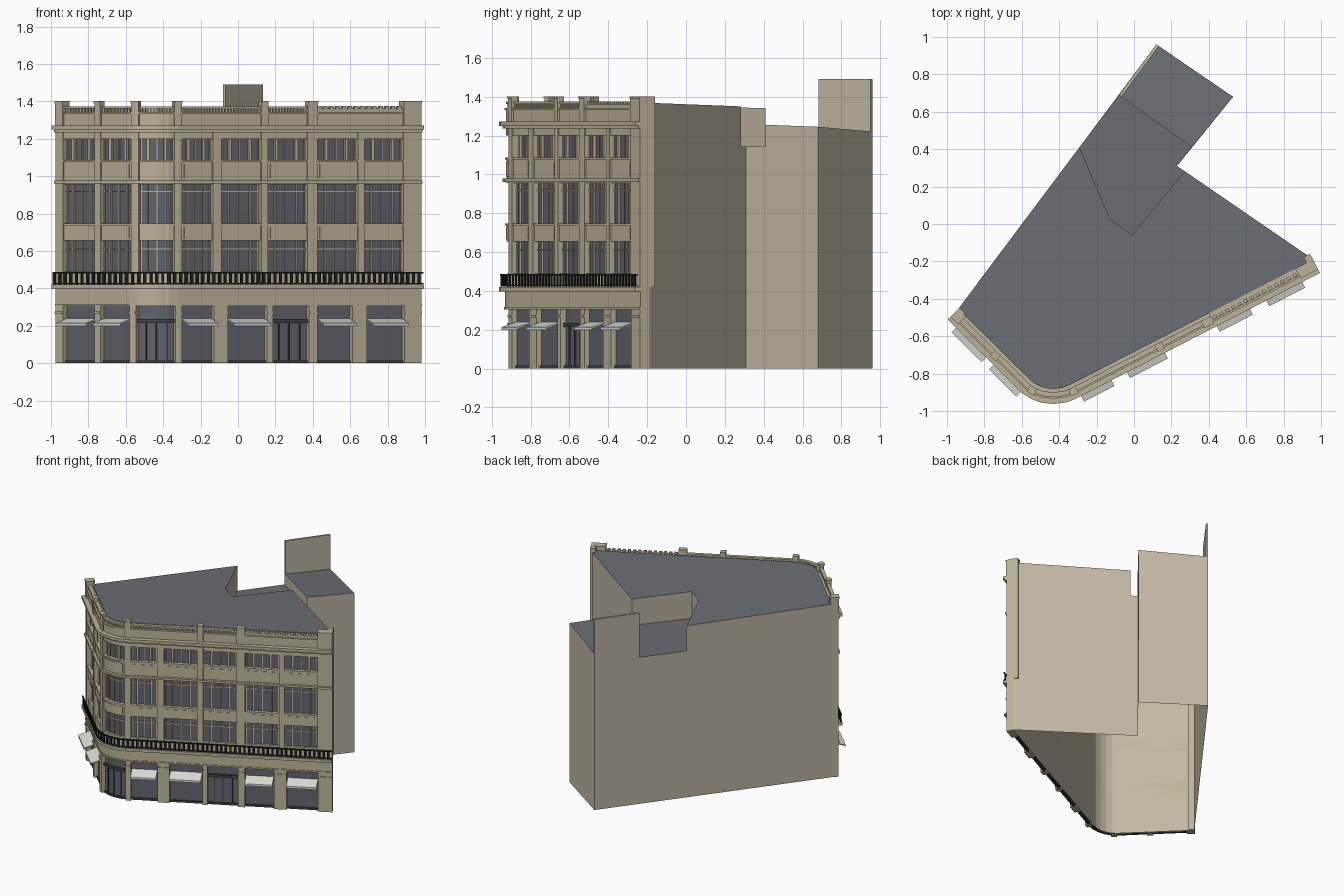
import bpy, bmesh, math
from mathutils import Vector

cube = bpy.data.objects.get("Cube")
if cube:
    bpy.data.objects.remove(cube)


def material(name, r, g, b):
    m = bpy.data.materials.new(name)
    m.use_nodes = True
    m.diffuse_color = (r, g, b, 1)
    m.node_tree.nodes["Principled BSDF"].inputs["Base Color"].default_value = (r, g, b, 1)
    return m


stone = material("facade stone", .51, .45, .32)
render = material("plain wall", .54, .48, .37)
slate = material("roof grey", .145, .155, .175)
glass = material("window glass", .12, .128, .152)
iron = material("black iron", .012, .012, .014)
frame = material("dark frame", .05, .053, .06)
canvas = material("awning canvas", .74, .75, .70)

# Street line: short wing, rounded corner, long wing
PATH = [Vector(p) for p in ((-.975, -.49), (-.58, -.88), (-.54, -.907), (-.49, -.926),
                            (-.43, -.932), (-.37, -.925), (-.32, -.905), (.98, -.235))]
X0, X1 = PATH[0].x, PATH[-1].x
made = []


def normal(a, b):
    d = (b - a).normalized()
    return Vector((d.y, -d.x))


def stations(x0, x1):
    """Street points between two x positions, each with its outward vector."""
    out = []
    for i in range(len(PATH) - 1):
        a, b = PATH[i], PATH[i + 1]
        n = normal(a, b)
        for x in (x0, x1):
            if a.x <= x < b.x or (x == X1 == b.x):
                out.append((a.lerp(b, (x - a.x) / (b.x - a.x)), n))
        if x0 < b.x < x1:
            m = (n + normal(b, PATH[i + 2])).normalized()
            out.append((b, m / m.dot(n)))
    return sorted(out, key=lambda s: s[0].x)


def finish(name, bm, mats):
    bmesh.ops.recalc_face_normals(bm, faces=bm.faces)
    me = bpy.data.meshes.new(name)
    bm.to_mesh(me)
    bm.free()
    for m in mats:
        me.materials.append(m)
    ob = bpy.data.objects.new(name, me)
    bpy.context.collection.objects.link(ob)
    made.append(ob)
    return ob


def sweep(name, mat, parts):
    """Sweep (out, z) profiles along the street; parts = (profile, x0, x1)."""
    bm = bmesh.new()
    for prof, x0, x1 in parts:
        rings = [[bm.verts.new((*(p + n * o), z)) for o, z in prof] for p, n in stations(x0, x1)]
        for r, s in zip(rings, rings[1:]):
            for i in range(len(prof)):
                j = (i + 1) % len(prof)
                bm.faces.new((r[i], r[j], s[j], s[i]))
        bm.faces.new(rings[0])
        bm.faces.new(rings[-1])
    return finish(name, bm, [mat])


def box(back, out, z0, z1):
    return [(back, z0), (out, z0), (out, z1), (back, z1)]


def walls(bm, pts, bottom, top, cap=True):
    """Walls on a plan outline up to a roof height rule, with an optional roof."""
    lo = [bm.verts.new((x, y, bottom)) for x, y in pts]
    hi = [bm.verts.new((x, y, top(x, y))) for x, y in pts]
    for i in range(len(pts)):
        j = (i + 1) % len(pts)
        bm.faces.new((lo[i], lo[j], hi[j], hi[i]))
    if cap:
        bm.faces.new(hi)


# Building shell, open underneath, with a sunken roof court
LOW = 1.144
front = [tuple(p - n * .05) for p, n in stations(X0, X1)]
east, inner, mid = (.945, -.18), (.23, .31), (.27, .283)
court = [(-.01, -.06), (-.13, .03), (-.292, .41)]
wing = [(.31, .41), (.53, .68), (.12, .96), (-.08, .69)]
shell = bmesh.new()
walls(shell, front + [east, mid, inner] + wing + court[2:], 0, lambda x, y: LOW, False)
walls(shell, front + [east, mid] + court, LOW,
      lambda x, y: 1.368 - .025 * (-.46 * (x - .945) + .888 * (y + .18)))
walls(shell, wing, LOW, lambda x, y: 1.271 + .023 * x - .056 * y)
shell.faces.new([shell.verts.new((x, y, LOW)) for x, y in [mid, inner, wing[0], wing[3]] + court[::-1]])
bmesh.ops.remove_doubles(shell, verts=shell.verts, dist=.0005)
bmesh.ops.dissolve_limit(shell, angle_limit=.02, verts=shell.verts, edges=shell.edges)
body = finish("building_shell", shell, [render, slate])
for f in body.data.polygons:
    f.material_index = int(abs(f.normal.z) > .5)

plate = bmesh.new()
walls(plate, [(-.08, .69), (.12, .96), (.133, .951), (-.067, .681)], 1.2, lambda x, y: 1.49)
finish("rear_party_wall", plate, [render])

# Bay layout
piers = [(X0, -.935), (-.765, -.735), (-.57, -.53), (-.34, -.30), (-.135, -.09),
         (.125, .16), (.372, .425), (.642, .675), (.885, X1)]
shop_piers = [(X0, -.935), (-.765, -.735), (-.58, -.545), (-.335, -.30), (-.13, -.055),
              (.155, .187), (.38, .425), (.61, .69), (.89, X1)]
bays = [(a[1], b[0]) for a, b in zip(piers, piers[1:])]
shops = [(a[1], b[0]) for a, b in zip(shop_piers, shop_piers[1:])]


def band(name, z0, z1, out, back=-.05, mat=stone, inset=0):
    return sweep(name, mat, [(box(back, out, z0, z1), X0 + inset, X1 - inset)])


# Glazing and horizontal bands
band("glazing", .01, 1.22, -.028, -.049, glass, .02)
band("shop_fascia", .305, .40, 0)
band("shop_fascia_moulding", .305, .316, .006)
band("balcony_ledge", .398, .42, .03)
band("sill_wall", .42, .49, -.01)
band("lower_spandrel", .655, .745, -.008)
band("lower_spandrel_sill", .737, .747, -.001)
band("upper_spandrel", .955, 1.085, -.008)
band("string_course", .962, .978, .012)
band("top_sill", 1.077, 1.088, .001)
band("frieze", 1.20, 1.25, -.004)
band("main_cornice_bed", 1.235, 1.25, .012)
band("main_cornice", 1.25, 1.272, .03)
band("parapet", 1.27, 1.34, -.006)
band("parapet_moulding", 1.332, 1.342, .002)

# Piers
sweep("upper_piers", stone, [(box(-.05, .002, .42, 1.25), a, b) for a, b in piers])
sweep("shop_piers", stone, [(box(-.05, .002, 0, .31), a, b) for a, b in shop_piers])
sweep("shop_pier_caps", stone, [(box(-.05, .008, .264, .276), a, b) for a, b in shop_piers])
sweep("end_returns", stone, [(box(-.085, -.04, .42, 1.40), X1 - .035, X1),
                             (box(-.06, -.04, 0, 1.40), X0, X0 + .03)])
posts = [p for i, p in enumerate(piers) if i not in (4, 7)]
backs = [-.05] + [-.032] * (len(posts) - 2) + [-.05]
sweep("parapet_posts", stone, [(box(k, .004, 1.27, 1.395), a, b) for k, (a, b) in zip(backs, posts)])
sweep("parapet_post_caps", stone, [(box(k, .009, 1.39, 1.402), a, b) for k, (a, b) in zip(backs, posts)])

# Parapet balustrade, with an open toothed run on the last bays
teeth, rails = [], []
for (_, a), (b, _) in zip(posts, posts[1:]):
    toothed = a > .4
    n = round((b - a) / (.032 if toothed else .016))
    step = (b - a) / n
    for i in range(n):
        x = a + (i + .2) * step
        teeth.append((box(-.028, -.012, 1.335, 1.376 if toothed else 1.366), x, x + step * .6))
    rails.append((box(-.05, -.008, 1.335, 1.362) if toothed else box(-.032, -.006, 1.362, 1.374), a, b))
sweep("parapet_balusters", stone, teeth)
sweep("parapet_rail", stone, rails)

# Window bars and spandrel panels
bars, panels = [], []
for a, b in bays:
    w = b - a
    for z0, z1, tz in ((.49, .655, .607), (.747, .955, .915)):
        bars += [(box(-.03, -.018, z0, z1), a + w * t - .004, a + w * t + .004) for t in (.23, .77)]
        bars += [(box(-.03, -.024, z0, z1), a + w * t - .002, a + w * t + .002) for t in (.03, .5, .97)]
        bars.append((box(-.03, -.021, tz, tz + .007), a, b))
    bars += [(box(-.03, -.013, 1.085, 1.20), a + w * t - .007, a + w * t + .007) for t in (.25, .75)]
    bars += [(box(-.03, -.022, 1.085, 1.20), a + w * t - .002, a + w * t + .002) for t in (.03, .5, .97)]
    panels += [(box(-.03, -.005, z0, z1), a + .015, b - .015) for z0, z1 in ((.668, .728), (.99, 1.065))]
sweep("window_bars", stone, bars)
sweep("spandrel_panels", stone, panels)

# Shopfront frames, doors and awnings
frames, awnings = [], []
for i, (a, b) in enumerate(shops):
    frames.append((box(-.035, -.018, 0, .015), a, b))
    frames.append((box(-.035, -.023, .228, .236), a, b))
    if i in (2, 5):
        frames.append((box(-.035, -.014, .214, .236), a, b))
        frames += [(box(-.035, -.02, 0, .22), a + (b - a) * t - .003, a + (b - a) * t + .003)
                   for t in (.22, .5, .8)]
    else:
        awnings.append(([(-.025, .24), (.064, .214), (.064, .198), (.06, .198), (.06, .207), (-.025, .233)],
                        a + .004, b - .004))
sweep("shop_frames", frame, frames)
sweep("awnings", canvas, awnings)

# Iron balcony railing
n = 66
step = (X1 - X0) / n
sweep("railing_bars", iron, [(box(.018, .023, .422, .485), X0 + i * step, X0 + (i + .5) * step) for i in range(n)])
band("railing_top", .48, .488, .025, .016, iron)
band("railing_bottom", .424, .43, .024, .016, iron)

# Soft shading on the rounded corner, crisp edges elsewhere
for ob in bpy.context.view_layer.objects:
    ob.select_set(ob in made)
bpy.context.view_layer.objects.active = made[0]
bpy.ops.object.shade_smooth_by_angle(angle=math.radians(25))
